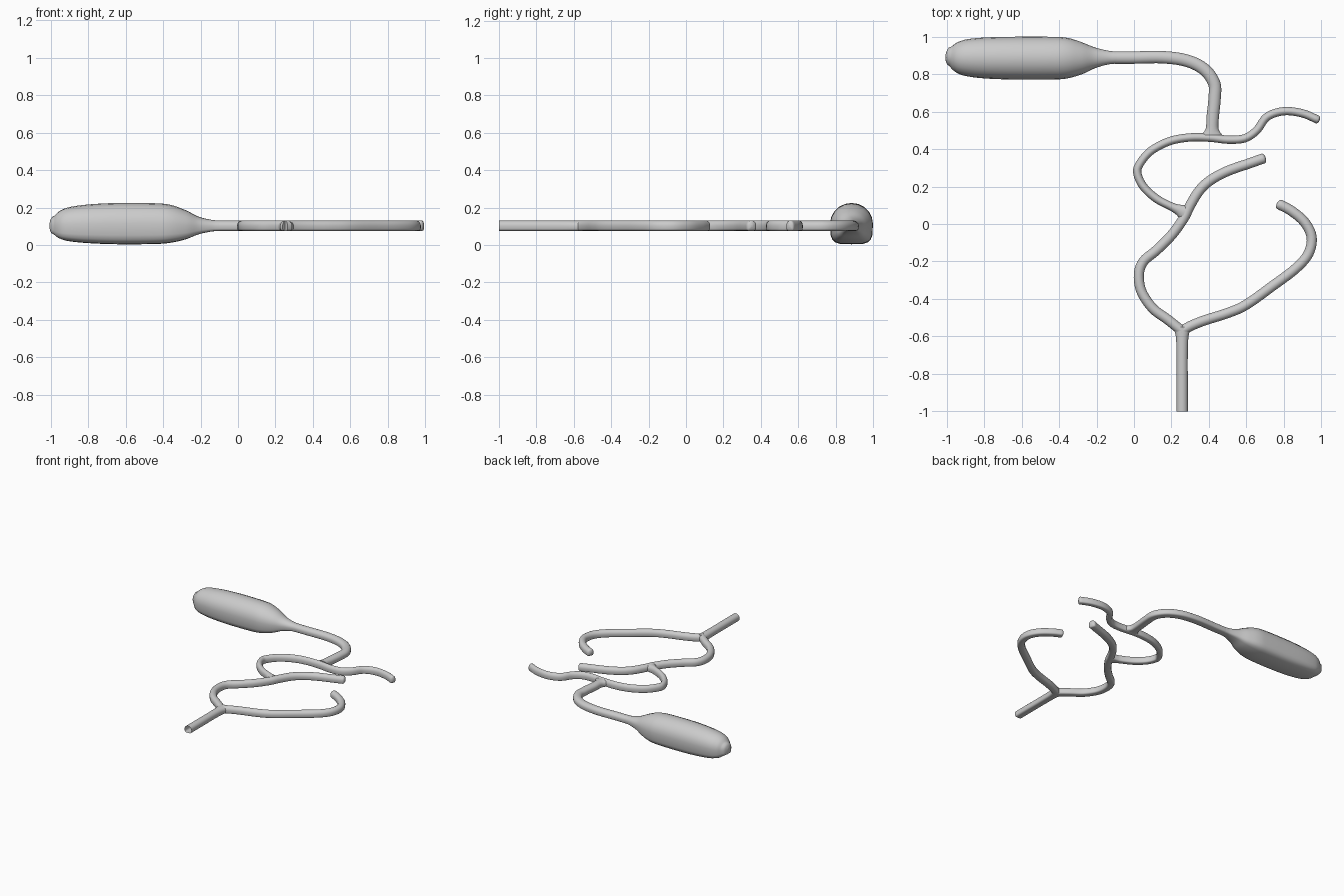
import bpy, bmesh, math
from mathutils import Vector

SIDES = 20
TUBE_Z, TUBE_H = 0.103, 0.028


def section(i):
    # Round on top, boxier underneath
    a = 2 * math.pi * i / SIDES
    c, s = math.cos(a), math.sin(a)
    e = 1.0 if s >= 0 else 0.5
    return math.copysign(abs(c) ** e, c), math.copysign(abs(s) ** e, s)


def smooth_path(rows, steps):
    # Catmull-Rom through stations of (x, y, z, half width, half height)
    p = [Vector(r) for r in rows]
    p = [p[0] * 2 - p[1]] + p + [p[-1] * 2 - p[-2]]
    out = []
    for k in range(1, len(p) - 2):
        a, b, c, d = p[k - 1:k + 3]
        for j in range(steps):
            t = j / steps
            out.append(0.5 * (b * 2 + (c - a) * t + (a * 2 - b * 5 + c * 4 - d) * t * t
                              + (b * 3 - a - c * 3 + d) * t ** 3))
    return out + [p[-2]]


def sweep(name, rows, steps=5, round_start=True, cap_end=True):
    st = smooth_path(rows, steps)
    stations = []
    for i, s in enumerate(st):
        d = st[min(i + 1, len(st) - 1)] - st[max(i - 1, 0)]
        stations.append((Vector(s[:3]), Vector((d[0], d[1], 0)).normalized(), s[3], s[4]))
    # Domed tip
    if round_start:
        pos, t, w, h = stations[0]
        dome = []
        for k in (80, 55, 28):
            a = math.radians(k)
            dome.append((pos - t * (0.5 * w * math.sin(a)), t, w * math.cos(a), h * math.cos(a)))
        stations = dome + stations
    bm = bmesh.new()
    rings = []
    for pos, t, w, h in stations:
        side = Vector((t.y, -t.x, 0))
        ring = []
        for i in range(SIDES):
            u, v = section(i)
            ring.append(bm.verts.new(pos + side * (u * w) + Vector((0, 0, v * h))))
        rings.append(ring)
    for r, q in zip(rings, rings[1:]):
        for i in range(SIDES):
            j = (i + 1) % SIDES
            bm.faces.new((r[i], r[j], q[j], q[i]))
    bm.faces.new(rings[0])
    if cap_end:
        bm.faces.new(rings[-1])
    bmesh.ops.recalc_face_normals(bm, faces=bm.faces)
    me = bpy.data.meshes.new(name)
    bm.to_mesh(me)
    bm.free()
    ob = bpy.data.objects.new(name, me)
    bpy.context.collection.objects.link(ob)
    for f in me.polygons:
        f.use_smooth = len(f.vertices) == 4
    return ob


def tube(name, pts, w, **kw):
    # Points are (x, y) or (x, y, half width)
    rows = [(p[0], p[1], TUBE_Z, p[2] if len(p) > 2 else w, TUBE_H) for p in pts]
    return sweep(name, rows, **kw)


# Swollen bulb: x, y, z centre, half width, half height
sweep("bulb", [
    (-0.98, 0.895, 0.105, 0.052, 0.050), (-0.95, 0.892, 0.108, 0.078, 0.074),
    (-0.90, 0.888, 0.111, 0.097, 0.091), (-0.80, 0.886, 0.113, 0.109, 0.103),
    (-0.65, 0.885, 0.114, 0.114, 0.110), (-0.45, 0.885, 0.114, 0.114, 0.109),
    (-0.36, 0.885, 0.113, 0.109, 0.101), (-0.28, 0.885, 0.108, 0.086, 0.078),
    (-0.21, 0.887, 0.104, 0.056, 0.047), (-0.14, 0.888, 0.103, 0.037, 0.031),
    (-0.09, 0.888, 0.103, 0.032, 0.028)])

# Tube from the bulb down to the upper fork
tube("bulb_tube", [
    (-0.10, 0.888), (0, 0.888), (0.15, 0.89), (0.28, 0.872), (0.375, 0.825),
    (0.428, 0.75), (0.43, 0.67), (0.42, 0.57), (0.417, 0.51, 0.034), (0.416, 0.475, 0.055)],
    0.033, round_start=False)

# Thin wavy branch looping to the middle fork
tube("upper_branch", [
    (0.98, 0.557), (0.9, 0.59), (0.8, 0.602), (0.71, 0.572), (0.655, 0.50),
    (0.59, 0.457), (0.50, 0.45), (0.41, 0.46), (0.30, 0.462), (0.19, 0.442),
    (0.09, 0.39), (0.03, 0.32), (0.018, 0.27), (0.05, 0.20), (0.12, 0.135),
    (0.20, 0.093), (0.24, 0.075, 0.03), (0.27, 0.06, 0.045)], 0.022)

# Long middle branch
tube("middle_branch", [
    (0.69, 0.35), (0.62, 0.325), (0.5, 0.283), (0.41, 0.235), (0.35, 0.18),
    (0.30, 0.10), (0.265, 0.03), (0.20, -0.06), (0.12, -0.14), (0.05, -0.2),
    (0.026, -0.27), (0.04, -0.36), (0.10, -0.45), (0.18, -0.51), (0.255, -0.57)], 0.027)

# Curling lower branch
tube("lower_branch", [
    (0.775, 0.105), (0.84, 0.07), (0.91, 0.01), (0.948, -0.07), (0.93, -0.16),
    (0.86, -0.24), (0.74, -0.33), (0.60, -0.43), (0.50, -0.475), (0.38, -0.513),
    (0.30, -0.545), (0.25, -0.575)], 0.027)

# Straight base stem with an open cut end
tube("base_stem", [
    (0.257, -0.55, 0.05), (0.257, -0.60, 0.034), (0.257, -0.70), (0.257, -0.85), (0.257, -1.0)],
    0.030, round_start=False, cap_end=False)
